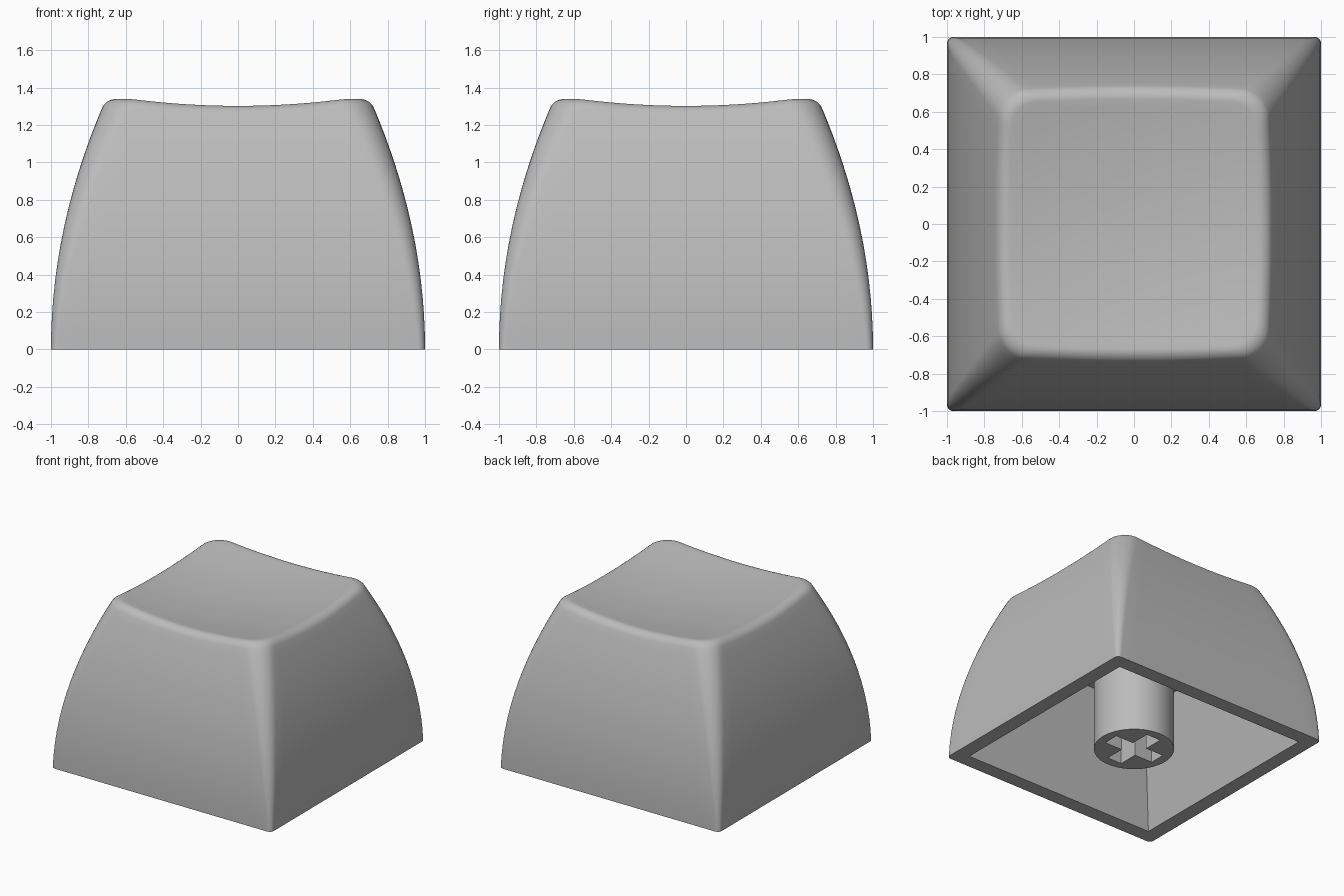
import bpy, bmesh, math
from mathutils import Vector

if "Cube" in bpy.data.objects:
    bpy.data.objects.remove(bpy.data.objects["Cube"], do_unlink=True)

CEILING = 0.88        # underside of the top
ARC, SIDE = 8, 16     # corner and side subdivisions

plastic = bpy.data.materials.new("grey plastic")
plastic.use_nodes = True
COLOUR = (0.5, 0.5, 0.5, 1)
plastic.diffuse_color = COLOUR
plastic.node_tree.nodes["Principled BSDF"].inputs["Base Color"].default_value = COLOUR


def square(half, radius):
    """Rounded square outline as (x, y) vectors, anticlockwise."""
    pts = []
    for q in range(4):
        turn = q * math.pi / 2
        quarter = []
        for i in range(ARC + 1):
            a = i / ARC * math.pi / 2
            quarter.append(Vector((half - radius + radius * math.cos(a),
                                   half - radius + radius * math.sin(a))))
        start = quarter[-1]
        for i in range(1, SIDE):
            quarter.append(start.lerp(Vector((radius - half, half)), i / SIDE))
        for p in quarter:
            pts.append(Vector((p.x * math.cos(turn) - p.y * math.sin(turn),
                               p.x * math.sin(turn) + p.y * math.cos(turn))))
    return pts


def body_point(i, z):
    """Point i of the outer wall at height z: narrower and rounder upwards."""
    t = z / 1.33
    return square(1 - 0.29 * t * t, 0.035 + 0.12 * t)[i]


def dish(p):
    """Height of the hollowed top."""
    return 1.248 + 0.12 * p.length_squared


def bridge(bm, lower, upper):
    n = len(lower)
    for i in range(n):
        j = (i + 1) % n
        bm.faces.new((lower[i], lower[j], upper[j], upper[i]))


def finish(bm, name):
    bmesh.ops.remove_doubles(bm, verts=bm.verts, dist=0.0002)
    bmesh.ops.recalc_face_normals(bm, faces=bm.faces)
    mesh = bpy.data.meshes.new(name)
    bm.to_mesh(mesh)
    bm.free()
    obj = bpy.data.objects.new(name, mesh)
    bpy.context.collection.objects.link(obj)
    mesh.materials.append(plastic)
    bpy.ops.object.select_all(action='DESELECT')
    obj.select_set(True)
    bpy.context.view_layer.objects.active = obj
    bpy.ops.object.shade_smooth_by_angle(angle=math.radians(30))


# Cap shell: tapered cavity, bottom rim, curved walls and dished top
bm = bmesh.new()
count = 4 * (ARC + SIDE)
rim_heights = []
for i in range(count):
    z = 1.33
    for _ in range(4):
        z = dish(body_point(i, z))
    rim_heights.append(z)

rings = [[bm.verts.new((p.x, p.y, z)) for p in square(half, 0)]
         for half, z in ((0.66, CEILING), (0.88, 0))]
LEVELS = 14
for level in range(LEVELS + 1):
    ring = []
    for i, top in enumerate(rim_heights):
        z = top * level / LEVELS
        ring.append(bm.verts.new((*body_point(i, z), z)))
    rings.append(ring)
rim = rings[-1]
for scale in (0.87, 0.74, 0.6, 0.45, 0.3, 0.15):
    ring = []
    for v in rim:
        p = v.co.xy * scale
        ring.append(bm.verts.new((p.x, p.y, dish(p))))
    rings.append(ring)
for lower, upper in zip(rings, rings[1:]):
    bridge(bm, lower, upper)
bm.faces.new(rings[0])
centre = bm.verts.new((0, 0, dish(Vector((0, 0)))))
for i in range(count):
    bm.faces.new((rings[-1][i], rings[-1][(i + 1) % count], centre))

# Soft edge around the dish
rim_edges = [bm.edges.get((rim[i], rim[(i + 1) % count])) for i in range(count)]
bmesh.ops.bevel(bm, geom=rim_edges, offset=0.055, segments=6, profile=0.5,
                affect='EDGES', loop_slide=True)
finish(bm, "cap_shell")

# Stem: round post with a cross-shaped socket
bm = bmesh.new()
SEGMENTS, RADIUS = 64, 0.302
LONG, THIN, DEPTH = 0.228, 0.065, 0.45
circle = [(RADIUS * math.cos(i * math.tau / SEGMENTS),
           RADIUS * math.sin(i * math.tau / SEGMENTS)) for i in range(SEGMENTS)]
cross = []
for q in range(4):
    c, s = round(math.cos(q * math.pi / 2)), round(math.sin(q * math.pi / 2))
    for x, y in ((LONG, -THIN), (LONG, THIN), (THIN, THIN)):
        cross.append((x * c - y * s, x * s + y * c))

bottom_edges = []
for outline, height in ((circle, CEILING + 0.02), (cross, DEPTH)):
    low = [bm.verts.new((x, y, 0)) for x, y in outline]
    high = [bm.verts.new((x, y, height)) for x, y in outline]
    bridge(bm, low, high)
    bm.faces.new(high)
    bottom_edges += [bm.edges.get((low[i - 1], low[i])) for i in range(len(low))]
bmesh.ops.triangle_fill(bm, edges=bottom_edges, use_beauty=True)
finish(bm, "stem")
